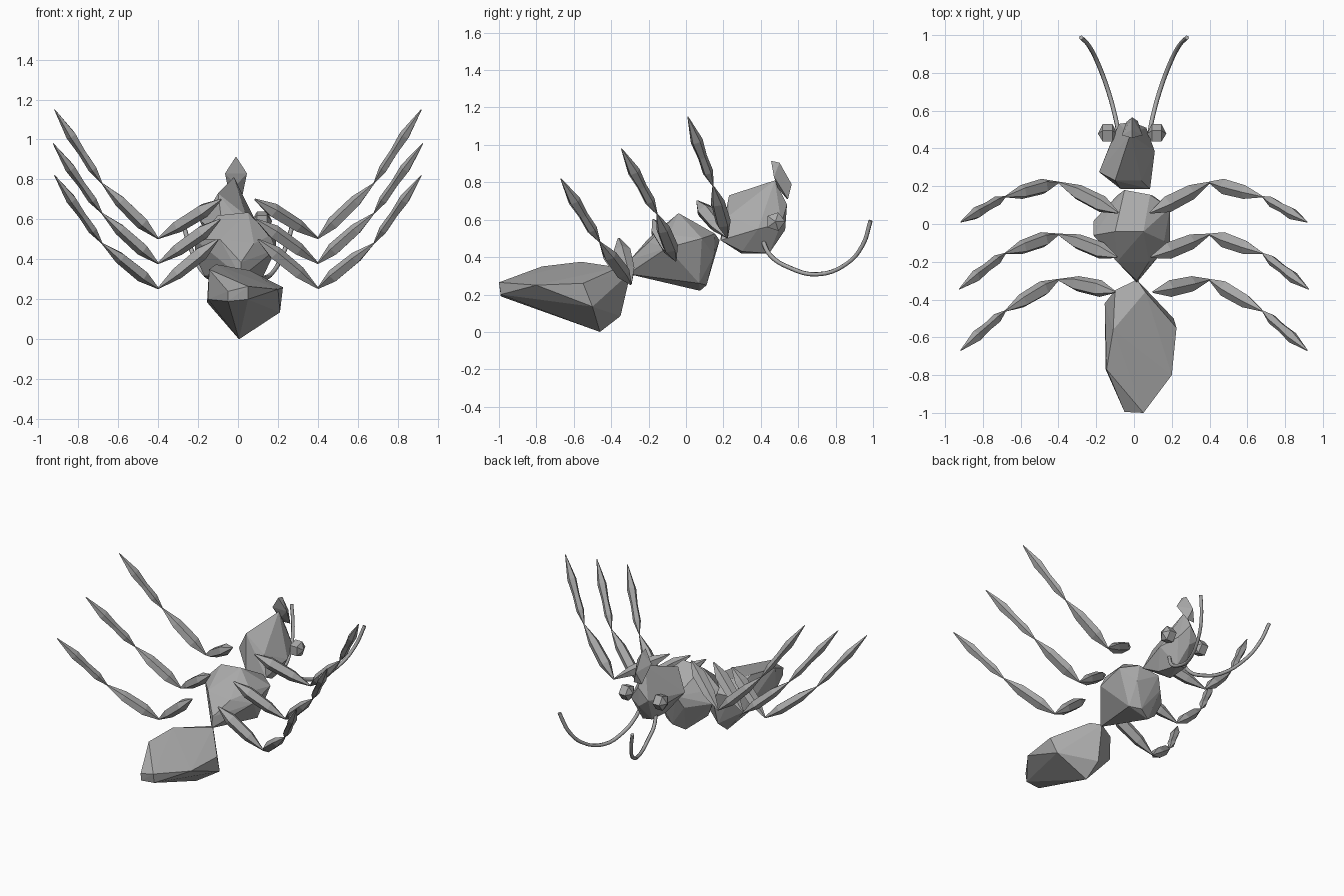
import bpy, bmesh, math
from mathutils import Vector, Matrix

grey = bpy.data.materials.new("grey shell")
grey.diffuse_color = (0.4, 0.4, 0.4, 1)


def add_mesh(name, bm):
    bmesh.ops.recalc_face_normals(bm, faces=bm.faces)
    mesh = bpy.data.meshes.new(name)
    bm.to_mesh(mesh)
    bm.free()
    mesh.materials.append(grey)
    ob = bpy.data.objects.new(name, mesh)
    bpy.context.collection.objects.link(ob)
    return ob


def hull(name, points):
    """Faceted convex lump around a few corner points."""
    bm = bmesh.new()
    for p in points:
        bm.verts.new(p)
    res = bmesh.ops.convex_hull(bm, input=bm.verts)
    loose = {g for g in res["geom_interior"] + res["geom_unused"]
             if isinstance(g, bmesh.types.BMVert)}
    bmesh.ops.delete(bm, geom=list(loose), context='VERTS')
    return add_mesh(name, bm)


LEAF = ((0.0, 0.12), (0.28, 1.0), (0.68, 0.9), (1.0, 0.1))
TIP = ((0.0, 0.1), (0.2, 0.85), (0.42, 0.75), (0.65, 1.0), (1.0, 0.08))


def spindle(bm, a, b, radius, profile, sides=5):
    """Pointed leaf-shaped leg piece from a to b."""
    a, b = Vector(a), Vector(b)
    axis = (b - a).normalized()
    u = axis.cross(Vector((0, 1, 0))).normalized()
    v = axis.cross(u)
    rings = []
    for t, s in profile:
        ring = []
        for i in range(sides):
            w = 2 * math.pi * i / sides
            ring.append(bm.verts.new(a.lerp(b, t) + radius * s * (u * math.cos(w) * 0.8 + v * math.sin(w))))
        rings.append(ring)
    for r, q in zip(rings, rings[1:]):
        for i in range(sides):
            j = (i + 1) % sides
            bm.faces.new((r[i], r[j], q[j], q[i]))
    bm.faces.new(rings[0])
    bm.faces.new(rings[-1])


# Rear body
hull("abdomen", [
    (-0.05, -0.99, 0.19), (-0.05, -0.995, 0.24), (0.05, -1.0, 0.265), (0.05, -0.99, 0.2),
    (0.2, -0.8, 0.25), (0.225, -0.55, 0.26), (0.21, -0.5, 0.135), (0.005, -0.46, 0.0),
    (0.0, -0.35, 0.085), (-0.145, -0.77, 0.35), (-0.15, -0.77, 0.2), (-0.155, -0.42, 0.185),
    (-0.11, -0.56, 0.375), (0.06, -0.36, 0.345), (0.015, -0.295, 0.32), (-0.1, -0.35, 0.3)])

# Middle body
hull("thorax", [
    (0.015, -0.31, 0.31), (0.015, -0.3, 0.385), (-0.09, -0.2, 0.5), (0.08, -0.2, 0.48),
    (0.05, -0.04, 0.635), (-0.1, -0.04, 0.62), (-0.215, -0.06, 0.5), (-0.215, 0.015, 0.42),
    (0.19, -0.1, 0.45), (0.16, -0.09, 0.52), (0.19, 0.085, 0.5), (0.085, 0.155, 0.525),
    (-0.05, 0.18, 0.49), (-0.09, 0.15, 0.41), (0.1, 0.15, 0.41), (0.03, 0.11, 0.25),
    (-0.05, 0.075, 0.22), (0.1, 0.07, 0.26), (-0.17, 0.0, 0.32)])

# Head and its crest
hull("head", [
    (-0.07, 0.185, 0.5), (0.085, 0.185, 0.49), (-0.1, 0.23, 0.73), (-0.02, 0.475, 0.81),
    (-0.185, 0.275, 0.59), (-0.135, 0.4, 0.55), (0.11, 0.385, 0.55), (0.04, 0.23, 0.62),
    (-0.08, 0.53, 0.6), (0.065, 0.51, 0.58), (-0.01, 0.54, 0.68), (-0.01, 0.53, 0.545),
    (0.02, 0.445, 0.42), (-0.05, 0.44, 0.43), (-0.05, 0.295, 0.42), (0.05, 0.3, 0.43)])
hull("crest", [
    (-0.01, 0.455, 0.915), (-0.01, 0.5, 0.905), (-0.065, 0.47, 0.83), (0.045, 0.47, 0.83),
    (-0.01, 0.565, 0.79), (-0.04, 0.54, 0.71), (0.02, 0.545, 0.71), (-0.01, 0.49, 0.77)])

# Legs: start, elbow, knee and tip of each pair
PAIRS = {
    "front": [(0.085, 0.06, 0.70), (0.4, 0.22, 0.505), (0.68, 0.145, 0.78), (0.918, 0.01, 1.15)],
    "middle": [(0.09, -0.175, 0.60), (0.4, -0.055, 0.38), (0.68, -0.155, 0.63), (0.925, -0.345, 0.98)],
    "rear": [(0.1, -0.36, 0.50), (0.4, -0.295, 0.255), (0.68, -0.46, 0.48), (0.918, -0.67, 0.82)],
}
for side, s in (("right", 1), ("left", -1)):
    for pair, pts in PAIRS.items():
        bm = bmesh.new()
        pts = [(s * x, y, z) for x, y, z in pts]
        for a, b, r, prof in zip(pts, pts[1:], (0.047, 0.043, 0.034), (LEAF, LEAF, TIP)):
            spindle(bm, a, b, r, prof)
        add_mesh(f"{pair}_{side}_leg", bm)

    # Eye: coarse bead pointing sideways
    bm = bmesh.new()
    bmesh.ops.create_uvsphere(bm, u_segments=5, v_segments=3, radius=0.06)
    bmesh.ops.transform(bm, verts=bm.verts, matrix=Matrix.Translation((-0.01 + s * 0.13, 0.478, 0.59))
                        @ Matrix.Rotation(math.pi / 2, 4, 'Y') @ Matrix.Diagonal((1, 1, 0.85, 1)))
    add_mesh(f"{side}_eye", bm)

    # Antenna: thin tube along a curve
    cu = bpy.data.curves.new(f"{side}_antenna", 'CURVE')
    cu.dimensions = '3D'
    cu.bevel_depth = 0.012
    cu.bevel_resolution = 1
    cu.resolution_u = 4
    cu.use_fill_caps = True
    path = [(0.05, 0.405, 0.5), (0.075, 0.45, 0.41), (0.095, 0.55, 0.345), (0.135, 0.70, 0.308),
            (0.195, 0.86, 0.365), (0.24, 0.945, 0.465), (0.28, 0.987, 0.595)]
    sp = cu.splines.new('BEZIER')
    sp.bezier_points.add(len(path) - 1)
    for bp, (x, y, z) in zip(sp.bezier_points, path):
        bp.co = (s * x, y, z)
        bp.handle_left_type = bp.handle_right_type = 'AUTO'
    cu.materials.append(grey)
    bpy.context.collection.objects.link(bpy.data.objects.new(f"{side}_antenna", cu))
